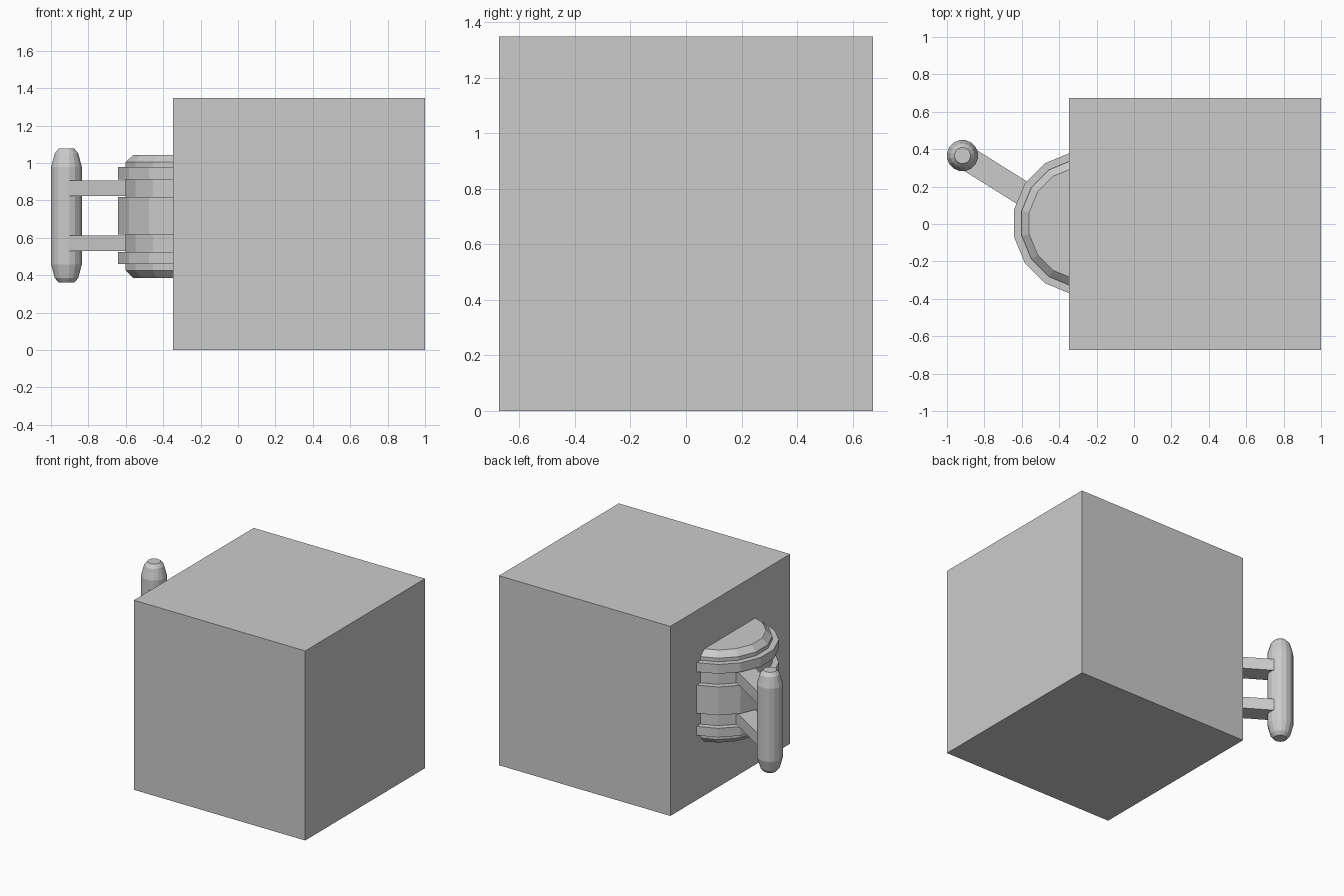
import bpy, bmesh
from math import pi, cos, sin, radians
from mathutils import Matrix, Vector

if "Cube" in bpy.data.objects:
    bpy.data.objects.remove(bpy.data.objects["Cube"])


def new_object(name, bm):
    bmesh.ops.recalc_face_normals(bm, faces=bm.faces)
    mesh = bpy.data.meshes.new(name)
    bm.to_mesh(mesh)
    bm.free()
    obj = bpy.data.objects.new(name, mesh)
    bpy.context.collection.objects.link(obj)
    return obj


def box(name, centre, size, turn=0.0):
    bm = bmesh.new()
    m = Matrix.Translation(centre) @ Matrix.Rotation(turn, 4, 'Z') @ Matrix.Diagonal((*size, 1))
    bmesh.ops.create_cube(bm, size=1, matrix=m)
    return new_object(name, bm)


def lathe(name, x, y, profile, sides=16):
    """Closed faceted solid from (radius, z) pairs, with a flat side facing -x."""
    bm = bmesh.new()
    rings = [[bm.verts.new((x + r * cos((i + 0.5) * 2 * pi / sides),
                            y + r * sin((i + 0.5) * 2 * pi / sides), z))
              for i in range(sides)] for r, z in profile]
    for low, high in zip(rings, rings[1:]):
        for i in range(sides):
            j = (i + 1) % sides
            bm.faces.new((low[i], low[j], high[j], high[i]))
    bm.faces.new(rings[0])
    bm.faces.new(rings[-1])
    return new_object(name, bm)


# Large block
box("block", (0.326, 0, 0.674), (1.348, 1.346, 1.348))

# Hinge barrel half sunk into the block: chamfered core with three raised bands
core, chamfer, band = 0.344, 0.303, 0.385
lathe("hinge_barrel", -0.263, 0.004, [
    (chamfer, 0.385), (core, 0.425), (core, 0.46), (band, 0.46), (band, 0.524), (core, 0.524),
    (core, 0.617), (band, 0.617), (band, 0.818), (core, 0.818),
    (core, 0.912), (band, 0.912), (band, 0.978), (core, 0.978), (core, 1.004), (chamfer, 1.043)])

# Vertical grip with rounded ends
grip = Vector((-0.917, 0.366))
lathe("grip", grip.x, grip.y, [
    (0.043, 0.36), (0.064, 0.385), (0.084, 0.458),
    (0.084, 0.978), (0.064, 1.051), (0.043, 1.076)])

# Two arms joining grip and barrel
turn = radians(-32)
mid = grip + Vector((cos(turn), sin(turn))) * 0.31
for name, z in (("lower_arm", 0.57), ("upper_arm", 0.865)):
    box(name, (mid.x, mid.y, z), (0.52, 0.13, 0.083), turn)
